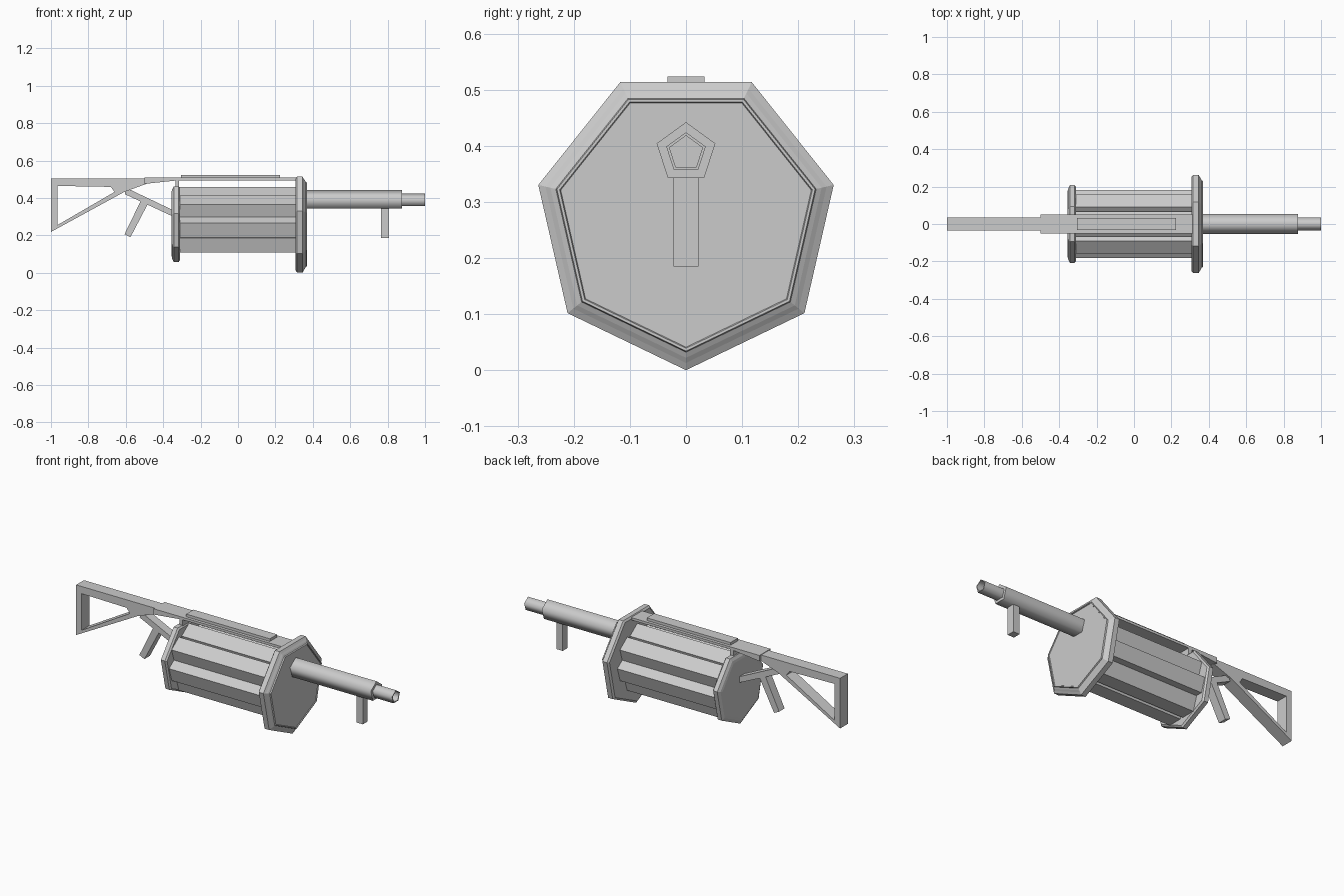
import bpy, bmesh
from math import pi, sin, cos, radians

if "Cube" in bpy.data.objects:
    bpy.data.objects.remove(bpy.data.objects["Cube"])

AXIS_Z = 0.27      # drum axis height
BORE_Z = 0.387     # barrel axis height


def finish(name, bm, smooth=None):
    bmesh.ops.recalc_face_normals(bm, faces=bm.faces)
    mesh = bpy.data.meshes.new(name)
    bm.to_mesh(mesh)
    bm.free()
    ob = bpy.data.objects.new(name, mesh)
    bpy.context.collection.objects.link(ob)
    if smooth:
        bpy.ops.object.select_all(action='DESELECT')
        bpy.context.view_layer.objects.active = ob
        ob.select_set(True)
        bpy.ops.object.shade_smooth_by_angle(angle=radians(smooth))
    return ob


def lathe(name, profile, sides, cy, cz, start, smooth=None):
    """Polygonal turned part along x; profile is (x, radius), ends capped."""
    bm = bmesh.new()
    rings = []
    for x, r in profile:
        rings.append([bm.verts.new((x, cy + r * cos(start + 2 * pi * i / sides),
                                    cz + r * sin(start + 2 * pi * i / sides)))
                      for i in range(sides)])
    for a, b in zip(rings, rings[1:]):
        for i in range(sides):
            j = (i + 1) % sides
            bm.faces.new((a[i], a[j], b[j], b[i]))
    bm.faces.new(rings[0])
    bm.faces.new(rings[-1])
    return finish(name, bm, smooth)


def prism(name, outline, half, hole=None):
    """Side outline in (x, z) given a width in y; hole has matching points."""
    bm = bmesh.new()
    sides = []
    for y in (-half, half):
        sides.append([[bm.verts.new((x, y, z)) for x, z in loop]
                      for loop in (outline, hole) if loop])
    n = len(outline)
    for s in sides:
        if hole:
            for i in range(n):
                j = (i + 1) % n
                bm.faces.new((s[0][i], s[0][j], s[1][j], s[1][i]))
        else:
            bm.faces.new(s[0])
    for a, b in zip(*sides):
        for i in range(n):
            j = (i + 1) % n
            bm.faces.new((a[i], a[j], b[j], b[i]))
    return finish(name, bm)


def box(name, x0, x1, z0, z1, half):
    return prism(name, [(x0, z0), (x1, z0), (x1, z1), (x0, z1)], half)


# Heptagonal end plates of the drum, one corner pointing down
lathe("front_plate", [(0.308, 0.258), (0.316, 0.27), (0.345, 0.27), (0.352, 0.257),
                      (0.358, 0.248), (0.363, 0.238), (0.37, 0.236), (0.37, 0.231),
                      (0.366, 0.229)], 7, 0, AXIS_Z, -pi / 2)
lathe("rear_plate", [(-0.355, 0.18), (-0.352, 0.195), (-0.343, 0.213), (-0.318, 0.213),
                     (-0.31, 0.203)], 7, 0, AXIS_Z, -pi / 2)

# Ring of seven five-sided chambers around a core
lathe("drum_core", [(-0.32, 0.1), (0.32, 0.1)], 7, 0, AXIS_Z, pi / 2)
for k in range(7):
    a = pi / 2 + 2 * pi * k / 7
    lathe(f"chamber_{k + 1}", [(-0.32, 0.07), (0.32, 0.07)], 5,
          0.117 * cos(a), AXIS_Z + 0.117 * sin(a), pi / 2)

# Barrel and hollow muzzle
lathe("barrel", [(0.35, 0.055), (0.877, 0.055)], 5, 0, BORE_Z, pi / 2, 80)
lathe("muzzle", [(0.86, 0.037), (1.0, 0.037), (1.0, 0.031), (0.88, 0.031)],
      5, 0, BORE_Z, pi / 2, 80)
box("front_grip", 0.765, 0.806, 0.185, 0.36, 0.022)

# Top strap, sight rail and rear bracket
prism("top_strap", [(-0.5, 0.508), (-0.5, 0.475), (-0.32, 0.494),
                    (0.32, 0.494), (0.32, 0.508)], 0.05)
box("sight_rail", -0.305, 0.225, 0.5, 0.523, 0.033)
box("rear_bracket", -0.335, -0.315, 0.45, 0.5, 0.05)

# Open triangular stock
prism("stock", [(-1, 0.505), (-0.49, 0.505), (-0.49, 0.475), (-0.608, 0.432), (-1, 0.218)],
      0.035,
      [(-0.965, 0.464), (-0.68, 0.459), (-0.67, 0.445), (-0.66, 0.432), (-0.965, 0.255)])

# Lower arm to the rear plate, and pistol grip
prism("lower_arm", [(-0.6, 0.455), (-0.605, 0.42), (-0.34, 0.297), (-0.34, 0.331)], 0.025)
prism("rear_grip", [(-0.517, 0.39), (-0.48, 0.372), (-0.575, 0.19), (-0.607, 0.205)], 0.025)
